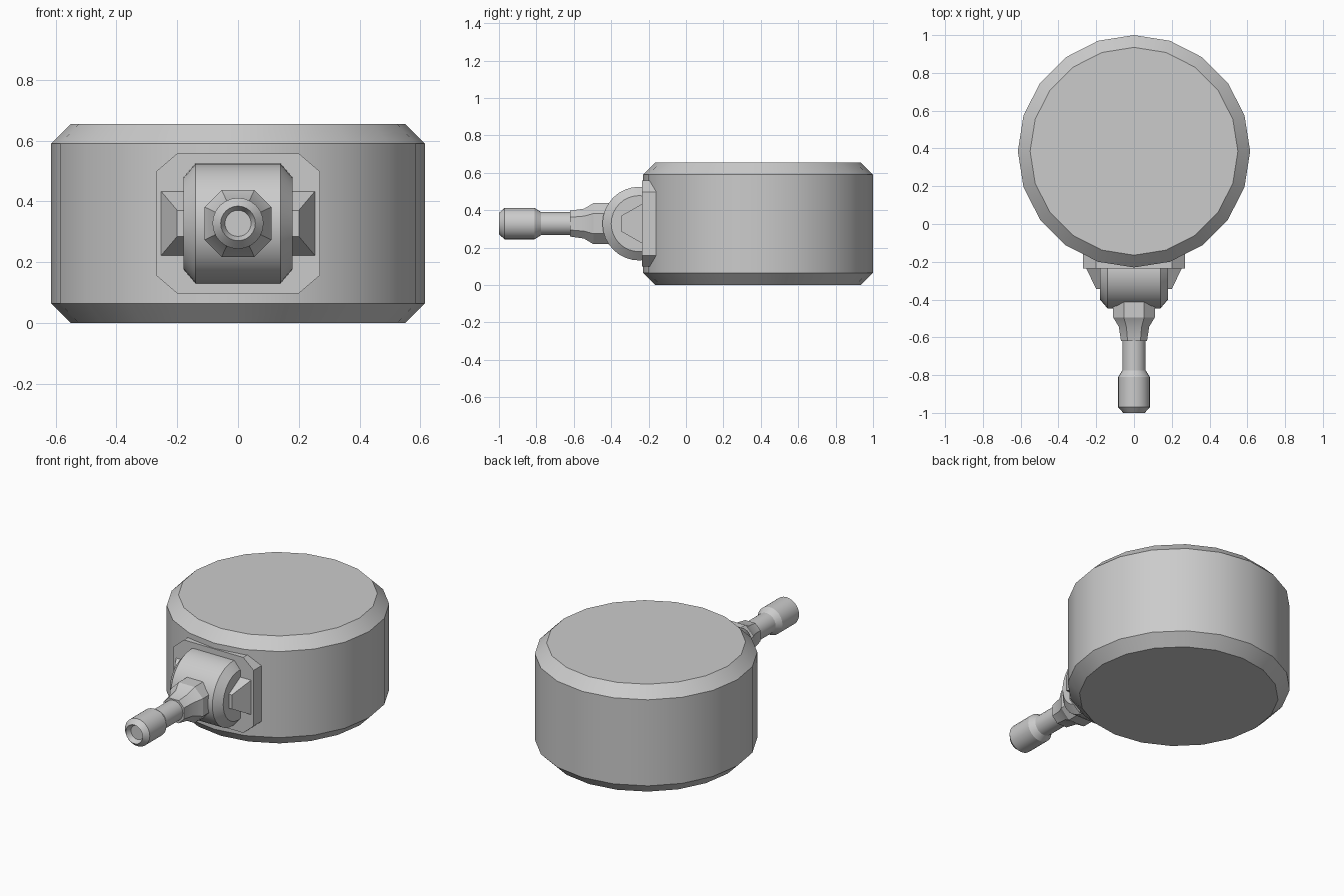
import bpy, bmesh, math

cube = bpy.data.objects.get("Cube")
if cube:
    bpy.data.objects.remove(cube, do_unlink=True)

grey = bpy.data.materials.new("plain_grey")
grey.use_nodes = True
colour = (0.6, 0.6, 0.6, 1)
grey.diffuse_color = colour
grey.node_tree.nodes["Principled BSDF"].inputs["Base Color"].default_value = colour

MID = 0.328  # height of the pivot and plug axis


def loft(name, rings):
    """Skin a list of equal-length point rings and cap both ends."""
    bm = bmesh.new()
    loops = [[bm.verts.new(p) for p in ring] for ring in rings]
    n = len(loops[0])
    for a, b in zip(loops, loops[1:]):
        for i in range(n):
            j = (i + 1) % n
            bm.faces.new((a[i], a[j], b[j], b[i]))
    bm.faces.new(loops[0])
    bm.faces.new(loops[-1])
    bmesh.ops.recalc_face_normals(bm, faces=bm.faces)
    mesh = bpy.data.meshes.new(name)
    bm.to_mesh(mesh)
    bm.free()
    mesh.materials.append(grey)
    obj = bpy.data.objects.new(name, mesh)
    bpy.context.collection.objects.link(obj)
    bpy.ops.object.select_all(action='DESELECT')
    obj.select_set(True)
    bpy.context.view_layer.objects.active = obj
    bpy.ops.object.shade_smooth_by_angle(angle=math.radians(30))
    return obj


def circle(r, n):
    steps = [math.tau * i / n for i in range(n)]
    return [(r * math.cos(a), r * math.sin(a)) for a in steps]


def octagon(w, h, cw, ch):
    """Rectangle of half sizes w, h with corners cut by cw, ch."""
    return [(w, h - ch), (w - cw, h), (cw - w, h), (-w, h - ch),
            (-w, ch - h), (cw - w, -h), (w - cw, -h), (w, ch - h)]


def across(y, points):
    """Place a flat outline facing the front at depth y."""
    return [(u, y, MID + v) for u, v in points]


# Round body with chamfered rims
body_profile = [(0.55, 0), (0.615, 0.065), (0.615, 0.59), (0.55, 0.655)]
loft("body", [[(x, y + 0.385, z) for x, y in circle(r, 20)]
              for r, z in body_profile])

# Mounting plate, sunk into the body
plate = octagon(0.27, 0.23, 0.07, 0.06)
loft("mounting_plate", [across(y, plate) for y in (-0.1, -0.235)])

# Pivot drum lying across the front
drum_profile = [(0.15, -0.18), (0.197, -0.14), (0.197, 0.14), (0.15, 0.18)]
loft("pivot_drum", [[(x, y - 0.25, z + MID) for y, z in circle(r, 32)]
                    for r, x in drum_profile])

# Tapered bracket on each side of the drum
for side, name in ((1, "left_bracket"), (-1, "right_bracket")):
    rings = []
    for y, outer, half in ((-0.23, 0.255, 0.108), (-0.345, 0.2, 0.043)):
        outline = [(0.15, -half), (outer, -half), (outer, half), (0.15, half)]
        rings.append(across(y, [(side * u, v) for u, v in outline]))
    loft(name, rings)

# Faceted neck growing out of the drum
neck_profile = [(-0.35, 0.11, 0.056), (-0.495, 0.11, 0.056),
                (-0.545, 0.08, 0.04), (-0.62, 0.069, 0.035)]
loft("neck", [across(y, octagon(w, w, c, c)) for y, w, c in neck_profile])

# Round plug with a thicker tip and a recessed end
plug_profile = [(-0.6, 0.062), (-0.775, 0.062), (-0.81, 0.084),
                (-0.97, 0.084), (-1.0, 0.057), (-0.97, 0.043)]
loft("plug", [across(y, circle(r, 24)) for y, r in plug_profile])
